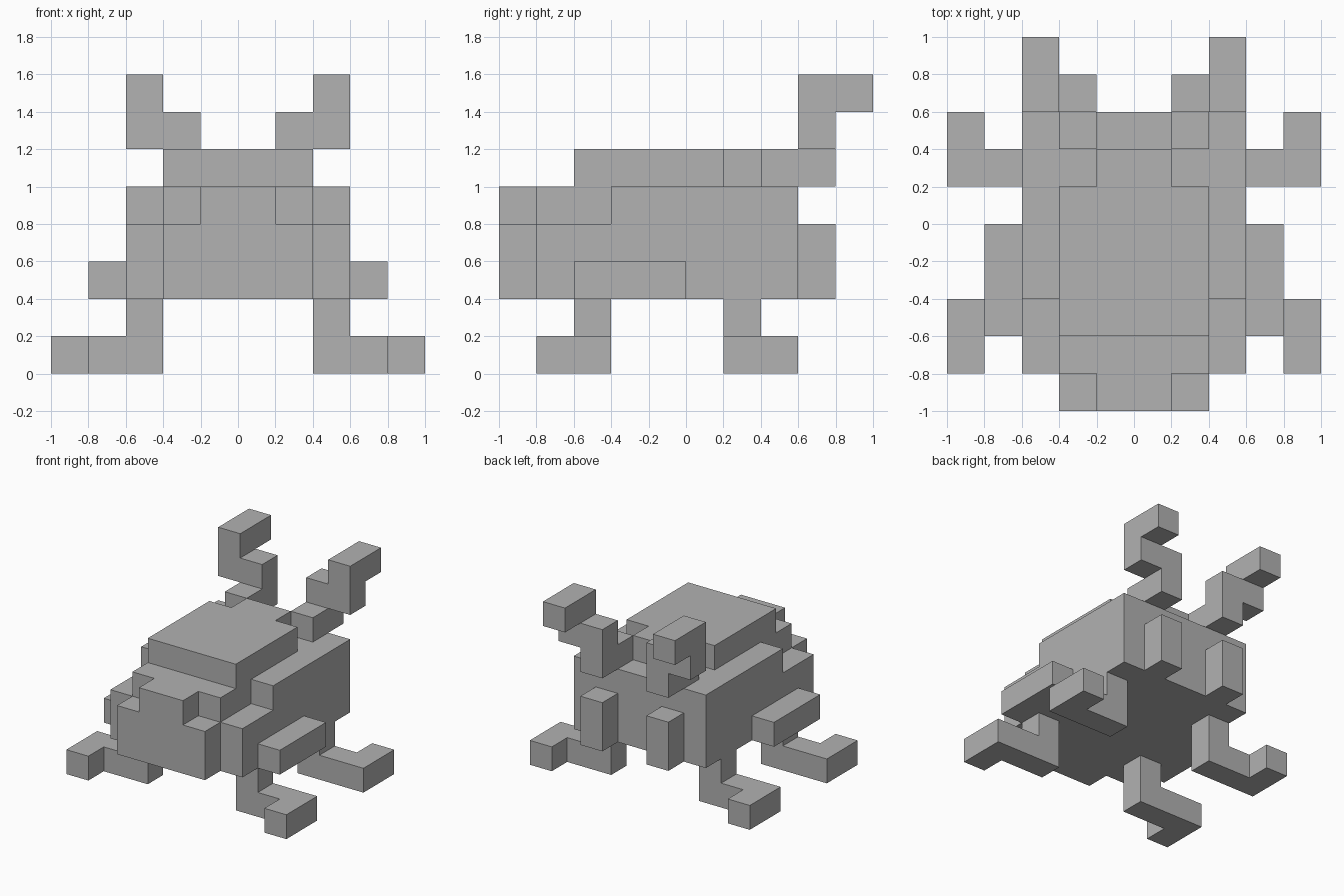
import bpy, bmesh
from mathutils import Vector

UNIT = 0.2  # edge length of one block

cube = bpy.data.objects.get("Cube")
if cube:
    bpy.data.objects.remove(cube, do_unlink=True)

grey = bpy.data.materials.new("plain grey")
grey.use_nodes = True
colour = (0.445, 0.445, 0.445, 1)
grey.diffuse_color = colour
grey.node_tree.nodes["Principled BSDF"].inputs["Base Color"].default_value = colour


def box(x0, x1, y0, y1, z0, z1):
    """All block cells inside a range, in block units."""
    return {(x, y, z) for x in range(x0, x1) for y in range(y0, y1) for z in range(z0, z1)}


def mirror(cells):
    return {(-x - 1, y, z) for x, y, z in cells}


# Central parts
parts = {
    "body": box(-3, 3, -2, 3, 2, 5) | box(-2, 2, -4, -2, 2, 5),
    "shell_top": box(-2, 2, -3, 1, 5, 6) | box(-1, 1, 1, 2, 5, 6),
    "head": box(-2, 2, -5, -4, 2, 4) | box(-1, 1, -5, -4, 4, 5),
}

# Parts that occur on both sides
sided = {
    "shoulder": box(2, 3, -4, -2, 2, 4),
    "side_arm": box(3, 4, -3, 0, 2, 3),
    "front_leg": box(2, 3, -3, -2, 0, 2) | box(3, 5, -3, -2, 0, 1) | box(4, 5, -4, -3, 0, 1),
    "hind_leg": box(2, 3, 1, 2, 0, 2) | box(3, 5, 1, 2, 0, 1) | box(4, 5, 2, 3, 0, 1),
    "rear_block": box(1, 2, 3, 4, 2, 4),
    "horn": (box(1, 2, 2, 4, 5, 6) | box(1, 2, 3, 4, 6, 7)
             | box(2, 3, 3, 4, 6, 8) | box(2, 3, 4, 5, 7, 8)),
}
for name, cells in sided.items():
    parts["left_" + name] = cells
    parts["right_" + name] = mirror(cells)

filled = set().union(*parts.values())


def build(name, cells):
    """Make the outer skin of a part, leaving out faces hidden by other blocks."""
    bm = bmesh.new()
    for cell in sorted(cells):
        for axis in range(3):
            for side in (0, 1):
                near = list(cell)
                near[axis] += 2 * side - 1
                if tuple(near) in filled:
                    continue
                u, v = (axis + 1) % 3, (axis + 2) % 3
                corners = []
                for du, dv in ((0, 0), (1, 0), (1, 1), (0, 1)):
                    p = Vector(cell)
                    p[axis] += side
                    p[u] += du
                    p[v] += dv
                    corners.append(bm.verts.new(p * UNIT))
                bm.faces.new(corners if side else corners[::-1])
    bmesh.ops.remove_doubles(bm, verts=bm.verts, dist=UNIT / 100)
    mesh = bpy.data.meshes.new(name)
    bm.to_mesh(mesh)
    bm.free()
    mesh.materials.append(grey)
    bpy.context.collection.objects.link(bpy.data.objects.new(name, mesh))


for name, cells in parts.items():
    build(name, cells)
